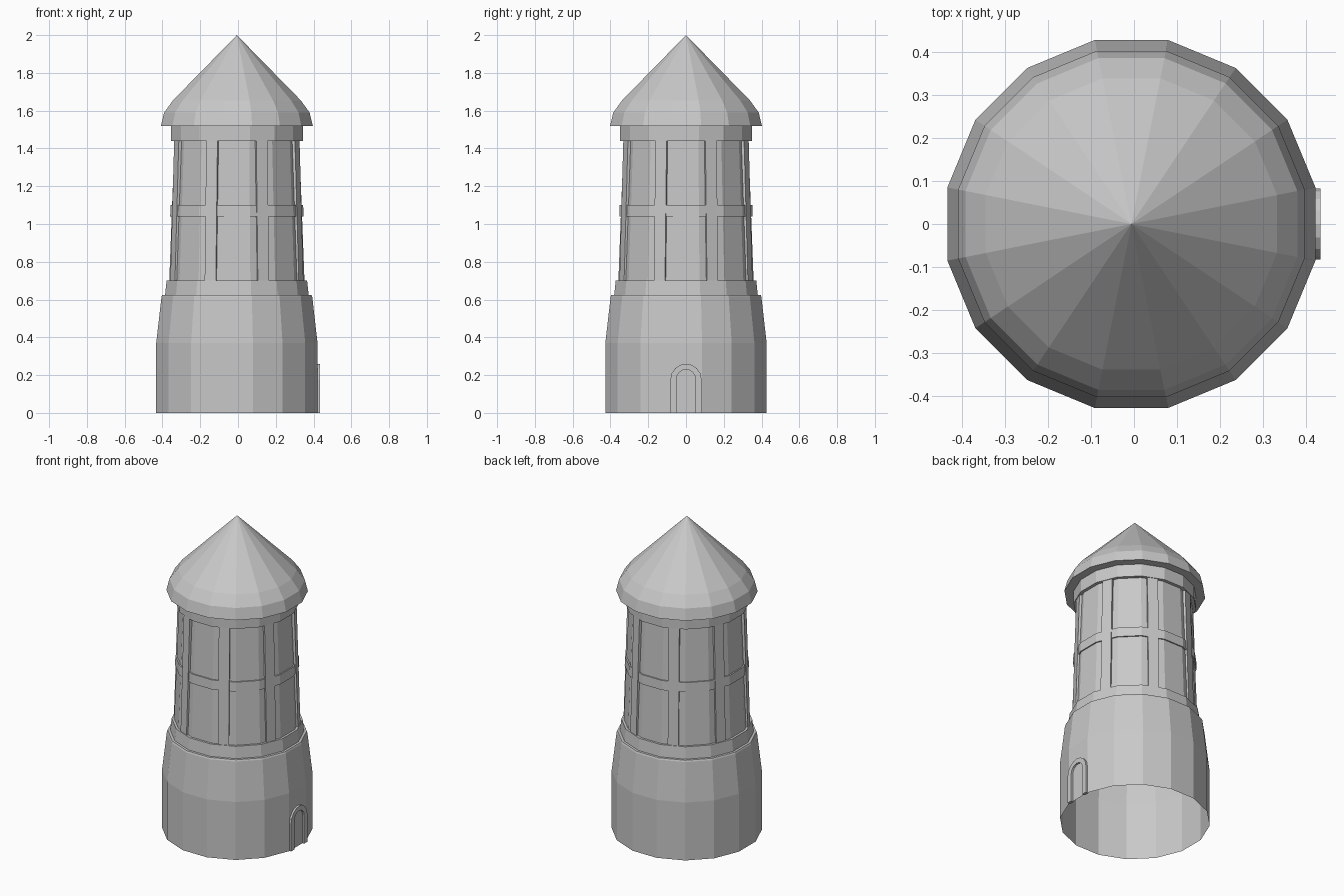
import bpy, bmesh, math
from mathutils import Matrix, Vector

SIDES = 16
CENTRE_X = -0.006
STEP = 2 * math.pi / SIDES

cube = bpy.data.objects.get("Cube")
if cube:
    bpy.data.objects.remove(cube, do_unlink=True)

# One plain stone grey for everything
stone = bpy.data.materials.new("stone_grey")
stone.use_nodes = True
stone.diffuse_color = (0.58, 0.58, 0.58, 1)
stone.node_tree.nodes["Principled BSDF"].inputs["Base Color"].default_value = stone.diffuse_color


def finish(name, bm, fix_normals=True):
    if fix_normals:
        bmesh.ops.recalc_face_normals(bm, faces=bm.faces)
    mesh = bpy.data.meshes.new(name)
    bm.to_mesh(mesh)
    bm.free()
    mesh.materials.append(stone)
    obj = bpy.data.objects.new(name, mesh)
    obj.location.x = CENTRE_X
    bpy.context.collection.objects.link(obj)
    return obj


def lathe(name, profile, closed=False):
    """Turn a bottom-to-top (apothem, height) profile into a faceted shell."""
    bm = bmesh.new()
    rings = []
    for apothem, z in profile:
        if apothem == 0:
            rings.append([bm.verts.new((0, 0, z))] * SIDES)
            continue
        r = apothem / math.cos(STEP / 2)
        rings.append([bm.verts.new((r * math.cos((i + 0.5) * STEP),
                                    r * math.sin((i + 0.5) * STEP), z))
                      for i in range(SIDES)])
    pairs = list(zip(rings, rings[1:]))
    if closed:
        pairs.append((rings[-1], rings[0]))
    for low, high in pairs:
        for i in range(SIDES):
            j = (i + 1) % SIDES
            corners = [low[i], low[j], high[j], high[i]]
            bm.faces.new(list(dict.fromkeys(corners)))
    return finish(name, bm, closed)


# Tower body, open underneath
lathe("base_wall", [(0.427, 0), (0.427, 0.37), (0.399, 0.615),
                    (0.395, 0.625), (0.355, 0.625)])
lathe("shaft_wall", [(0.361, 0.625), (0.358, 0.70), (0.33, 1.44), (0.33, 1.52)])

# Bands framing the panels
lathe("lower_band", [(0.355, 0.625), (0.38, 0.625), (0.372, 0.70), (0.35, 0.70)], True)
lathe("middle_band", [(0.335, 1.04), (0.353, 1.04), (0.351, 1.10), (0.335, 1.10)], True)
lathe("upper_band", [(0.325, 1.44), (0.35, 1.44), (0.35, 1.52), (0.325, 1.52)], True)

# Roof with flared eave and flat underside
lathe("roof", [(0.33, 1.52), (0.402, 1.52), (0.385, 1.59), (0.338, 1.655), (0, 2.0)])

# Eight leaning posts between the panels
bm = bmesh.new()
for k in range(8):
    turn = Matrix.Rotation((2 * k + 1) * STEP, 4, "Z")
    made = bmesh.ops.create_cube(bm, size=1)["verts"]
    for v in made:
        top = v.co.z > 0
        outer = 0.346 if top else 0.368
        depth = 0 if v.co.x > 0 else 0.03
        v.co = turn @ Vector((outer - depth, v.co.y * 0.064, 1.44 if top else 0.70))
finish("posts", bm)


def arch(half_width, height, segments=8):
    """Outline of a round-topped doorway as (y, z) points."""
    spring = height - half_width
    curve = [(half_width * math.cos(math.pi * i / segments),
              spring + half_width * math.sin(math.pi * i / segments))
             for i in range(segments + 1)]
    return [(half_width, 0)] + curve + [(-half_width, 0)]


# Raised arched door surround on the flat left-hand side
bm = bmesh.new()
outlines = [(arch(0.082, 0.26), 0.42), (arch(0.082, 0.26), 0.439),
            (arch(0.05, 0.23), 0.439), (arch(0.05, 0.23), 0.42)]
loops = [[bm.verts.new((x, y, z)) for y, z in pts] for pts, x in outlines]
for a, b in zip(loops, loops[1:] + loops[:1]):
    for i in range(len(a) - 1):
        bm.faces.new((a[i], a[i + 1], b[i + 1], b[i]))
for end in (0, -1):
    bm.faces.new([loop[end] for loop in loops])
finish("door_surround", bm)
